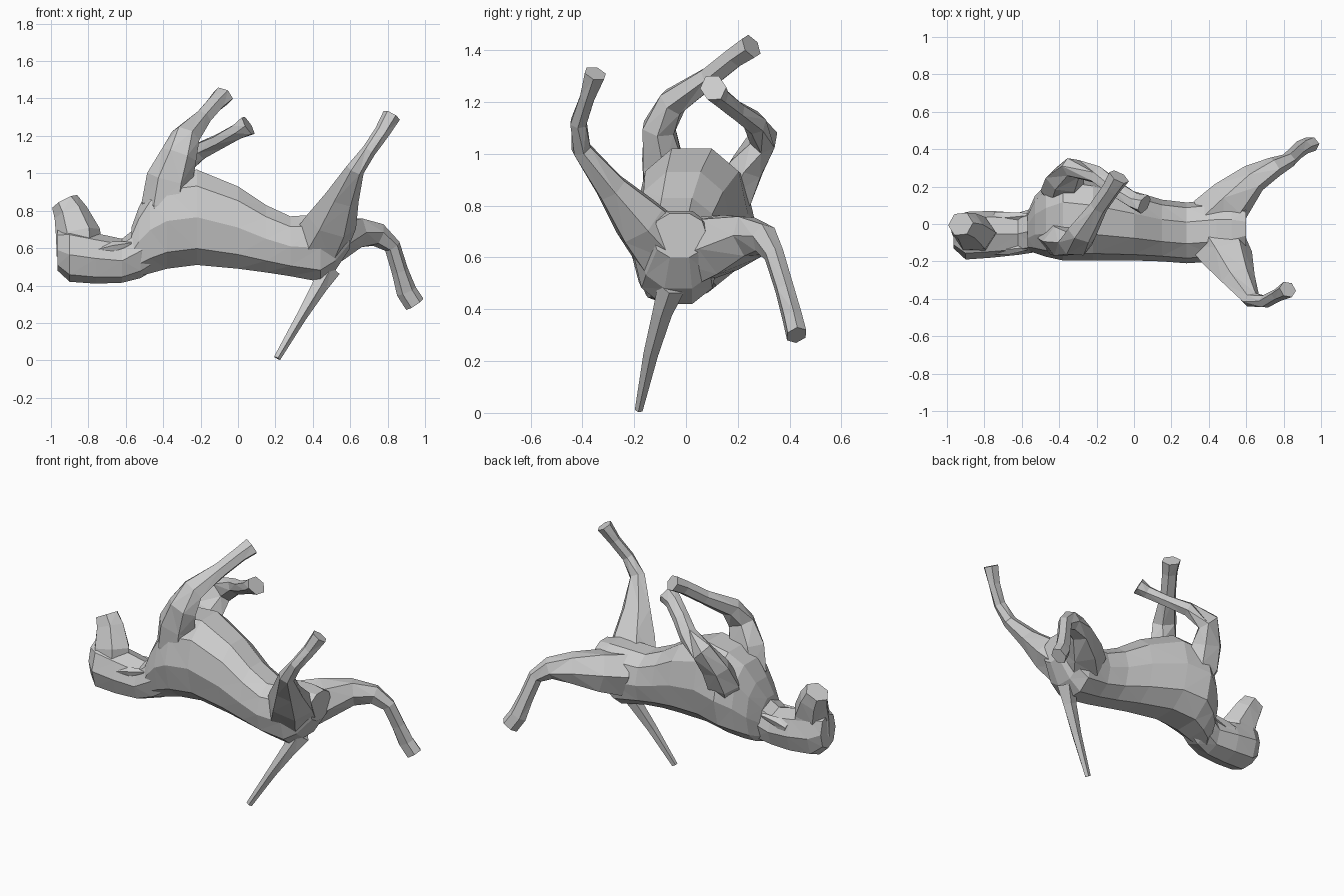
import bpy, bmesh, math
from mathutils import Vector


def skin(name, rings):
    """Low-poly tube through rings of points, capped at both ends."""
    bm = bmesh.new()
    loops = [[bm.verts.new(p) for p in ring] for ring in rings]
    n = len(loops[0])
    for a, b in zip(loops, loops[1:]):
        for i in range(n):
            j = (i + 1) % n
            bm.faces.new((a[i], a[j], b[j], b[i]))
    bm.faces.new(loops[0])
    bm.faces.new(loops[-1])
    bmesh.ops.recalc_face_normals(bm, faces=bm.faces)
    bmesh.ops.triangulate(bm, faces=bm.faces)
    mesh = bpy.data.meshes.new(name)
    bm.to_mesh(mesh)
    bm.free()
    obj = bpy.data.objects.new(name, mesh)
    bpy.context.collection.objects.link(obj)
    return obj


def hull(name, sections, n=10, power=.88):
    """Slightly boxy sections across x: (x, y min, y max, z min, z max)."""
    def bulge(v):
        return math.copysign(abs(v) ** power, v)
    angles = [math.tau * i / n for i in range(n)]
    k = 1 / max(bulge(math.sin(a)) for a in angles)
    return skin(name, [[(x, (y0 + y1) / 2 + (y1 - y0) / 2 * bulge(math.cos(a)),
                         (z0 + z1) / 2 + (z1 - z0) / 2 * k * bulge(math.sin(a)))
                        for a in angles] for x, y0, y1, z0, z1 in sections])


def limb(name, path, ref=(1, 0, 0), n=6):
    """Path of (x, y, z, radius along ref, radius across)."""
    pts = [Vector(p[:3]) for p in path]
    rings = []
    for i, p in enumerate(path):
        t = (pts[min(i + 1, len(pts) - 1)] - pts[max(i - 1, 0)]).normalized()
        u = Vector(ref)
        u = (u - t * u.dot(t)).normalized()
        v = t.cross(u)
        rings.append([pts[i] + u * p[3] * math.cos(math.tau * k / n)
                      + v * p[4] * math.sin(math.tau * k / n) for k in range(n)])
    return skin(name, rings)


# Torso lying on its back, chest to rump
hull("torso", [
    (-.57, -.14, .06, .44, .71), (-.53, -.155, .15, .45, .82),
    (-.47, -.175, .21, .465, .93), (-.38, -.195, .265, .49, 1.0),
    (-.22, -.195, .24, .51, 1.02), (0, -.195, .175, .49, .93),
    (.15, -.20, .13, .47, .83), (.28, -.21, .115, .45, .77),
    (.44, -.20, .13, .42, .78), (.52, -.18, .12, .48, .78),
    (.60, -.13, .08, .60, .77)])

# Head and neck
hull("head", [
    (-.965, -.13, .02, .48, .70), (-.90, -.19, .065, .42, .71),
    (-.76, -.18, .07, .41, .68), (-.62, -.165, .06, .415, .65),
    (-.52, -.15, .09, .44, .73), (-.42, -.12, .10, .50, .80)], 8)

# Muzzle pointing up
limb("muzzle", [
    (-.85, -.06, .56, .12, .11), (-.855, -.05, .68, .12, .10),
    (-.895, -.012, .79, .092, .08), (-.927, 0, .85, .075, .067)])

# Folded ears, lying close to the head
for side, y in (("left", .035), ("right", -.135)):
    limb("ear_" + side, [(-.74, y, .58, .05, .03), (-.67, y, .605, .03, .03),
                         (-.57, y + .01, .625, .012, .015)], (0, 0, 1), 5)

# Front legs
limb("front_leg_raised", [
    (-.38, -.05, .70, .10, .10), (-.385, -.075, .84, .13, .10),
    (-.365, -.09, .97, .125, .09), (-.315, -.105, 1.10, .097, .07),
    (-.28, -.05, 1.20, .08, .06), (-.19, .09, 1.295, .05, .045),
    (-.12, .19, 1.375, .05, .045), (-.08, .252, 1.415, .06, .05)])
limb("front_leg_bent", [
    (-.36, .12, .74, .10, .09), (-.385, .18, .84, .115, .09),
    (-.37, .235, .95, .105, .075), (-.325, .30, 1.06, .085, .055),
    (-.20, .265, 1.12, .055, .045), (-.10, .19, 1.17, .05, .038),
    (0, .125, 1.225, .05, .04), (.055, .105, 1.255, .063, .05)])

# Hind legs
limb("hind_leg_raised", [
    (.43, -.07, .62, .16, .14), (.50, -.18, .74, .14, .11),
    (.557, -.29, .87, .093, .065), (.627, -.405, 1.02, .05, .04),
    (.70, -.415, 1.12, .038, .035), (.77, -.38, 1.22, .042, .032),
    (.822, -.35, 1.31, .05, .045)])
limb("hind_leg_lowered", [
    (.43, .03, .62, .14, .15), (.52, .13, .65, .13, .12),
    (.64, .245, .68, .093, .075), (.75, .305, .67, .065, .055),
    (.825, .34, .61, .045, .04), (.865, .38, .48, .045, .038),
    (.90, .41, .37, .055, .04), (.945, .427, .30, .055, .042)], (1, 0, 1))

# Tail
limb("tail", [
    (.48, -.055, .49, .07, .055), (.43, -.09, .39, .045, .04),
    (.335, -.135, .23, .03, .03), (.208, -.182, .012, .02, .016)], n=5)
